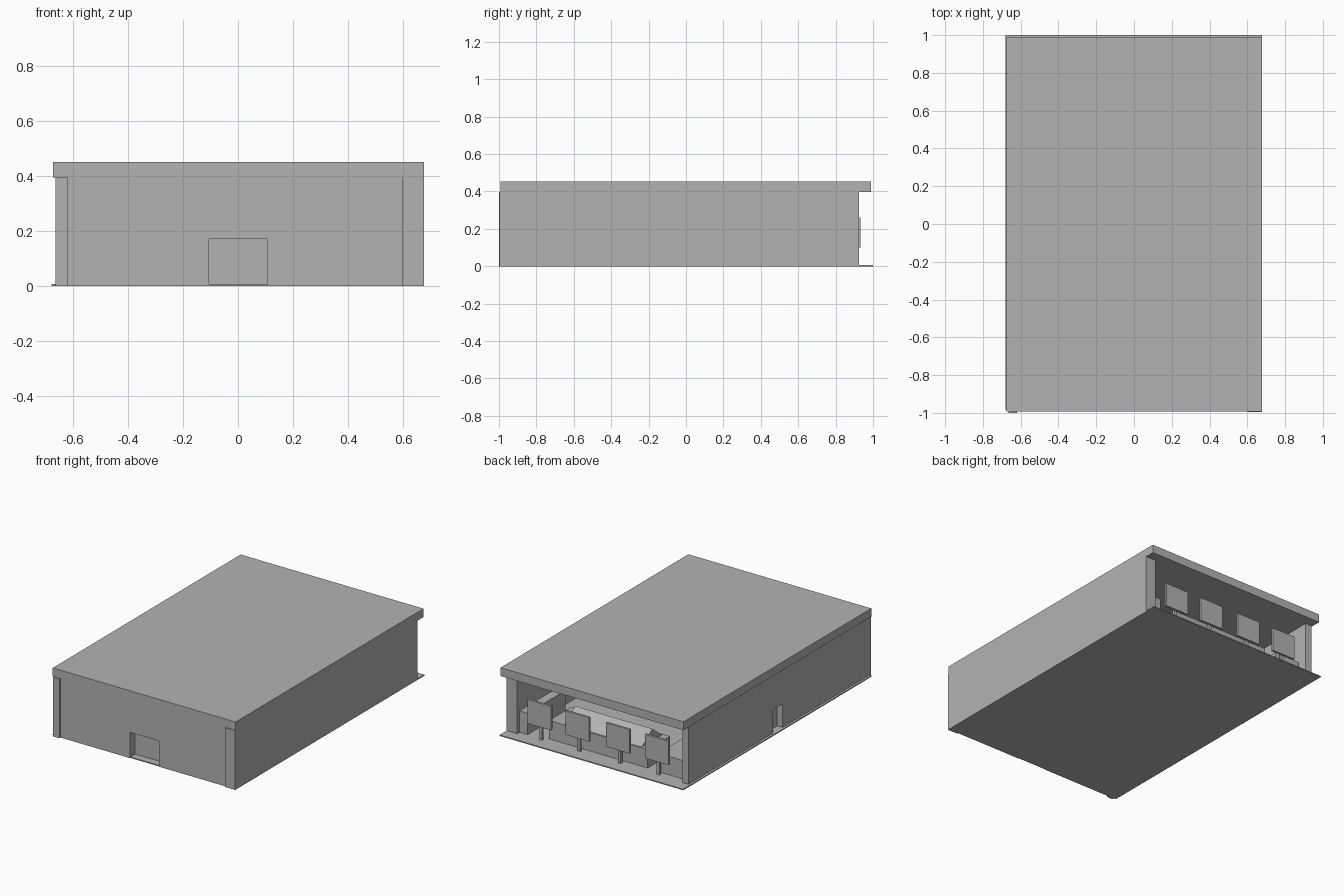
import bpy, bmesh
from mathutils import Vector

cube = bpy.data.objects.get("Cube")
if cube:
    bpy.data.objects.remove(cube, do_unlink=True)

gray = bpy.data.materials.new("plain_gray")
gray.use_nodes = True
color = (0.45, 0.45, 0.45, 1)
gray.diffuse_color = color
gray.node_tree.nodes["Principled BSDF"].inputs["Base Color"].default_value = color


def extrude(name, points, offset):
    """Solid made by extruding a flat outline along an offset."""
    bm = bmesh.new()
    face = bm.faces.new([bm.verts.new(p) for p in points])
    moved = bmesh.ops.extrude_face_region(bm, geom=[face])["geom"]
    bmesh.ops.translate(bm, vec=Vector(offset),
                        verts=[g for g in moved if isinstance(g, bmesh.types.BMVert)])
    bmesh.ops.recalc_face_normals(bm, faces=bm.faces)
    mesh = bpy.data.meshes.new(name)
    bm.to_mesh(mesh)
    bm.free()
    mesh.materials.append(gray)
    obj = bpy.data.objects.new(name, mesh)
    bpy.context.collection.objects.link(obj)
    return obj


def box(name, x0, x1, y0, y1, z0, z1):
    base = [(x0, y0, z0), (x1, y0, z0), (x1, y1, z0), (x0, y1, z0)]
    return extrude(name, base, (0, 0, z1 - z0))


def doorway(a, b, d0, d1, top, height):
    """Wall outline with a door notch, as (along, up) pairs."""
    return [(a, 0), (d0, 0), (d0, top), (d1, top), (d1, 0),
            (b, 0), (b, height), (a, height)]


# Shell
CEIL = 0.396
BACK = 0.925
box("floor", -0.68, 0.677, -0.985, 1.0, 0, 0.007)
box("roof", -0.674, 0.677, -0.992, 0.99, CEIL, 0.452)
box("left_wall", 0.6, 0.677, -0.996, BACK, 0, CEIL)
extrude("right_wall",
        [(-0.665, y, z) for y, z in doorway(-1.0, BACK, -0.07, 0.03, 0.165, CEIL)],
        (0.045, 0, 0))
extrude("front_wall",
        [(x, -0.988, z) for x, z in doorway(-0.62, 0.6, -0.105, 0.108, 0.172, CEIL)],
        (0, 0.055, 0))

# Doors set back in their openings
box("front_door", -0.12, 0.12, -0.935, -0.92, 0.007, 0.18)
box("side_door", -0.625, -0.612, -0.08, 0.04, 0.007, 0.175)

# Room behind the open side
box("partition", -0.62, 0.6, 0.27, 0.3, 0.007, CEIL)

# Counters
box("main_counter", -0.33, 0.4, 0.64, 0.875, 0.007, 0.13)
box("left_counter", 0.54, 0.6, 0.5, 0.9, 0.007, 0.15)
box("right_counter", -0.6, -0.41, 0.6, 0.88, 0.007, 0.13)

# Sloped console on the main counter
extrude("console", [(-0.28, 0.65, 0.13), (-0.28, 0.865, 0.13), (-0.28, 0.755, 0.21)],
        (0.57, 0, 0))

# Row of upright panels with their posts
for i, x in enumerate((-0.436, -0.15, 0.15, 0.432)):
    box(f"panel_{i + 1}", x - 0.087, x + 0.087, 0.917, 0.932, 0.1, 0.26)
    box(f"panel_post_{i + 1}", x - 0.01, x + 0.01, 0.9, 0.917, 0.007, 0.2)
